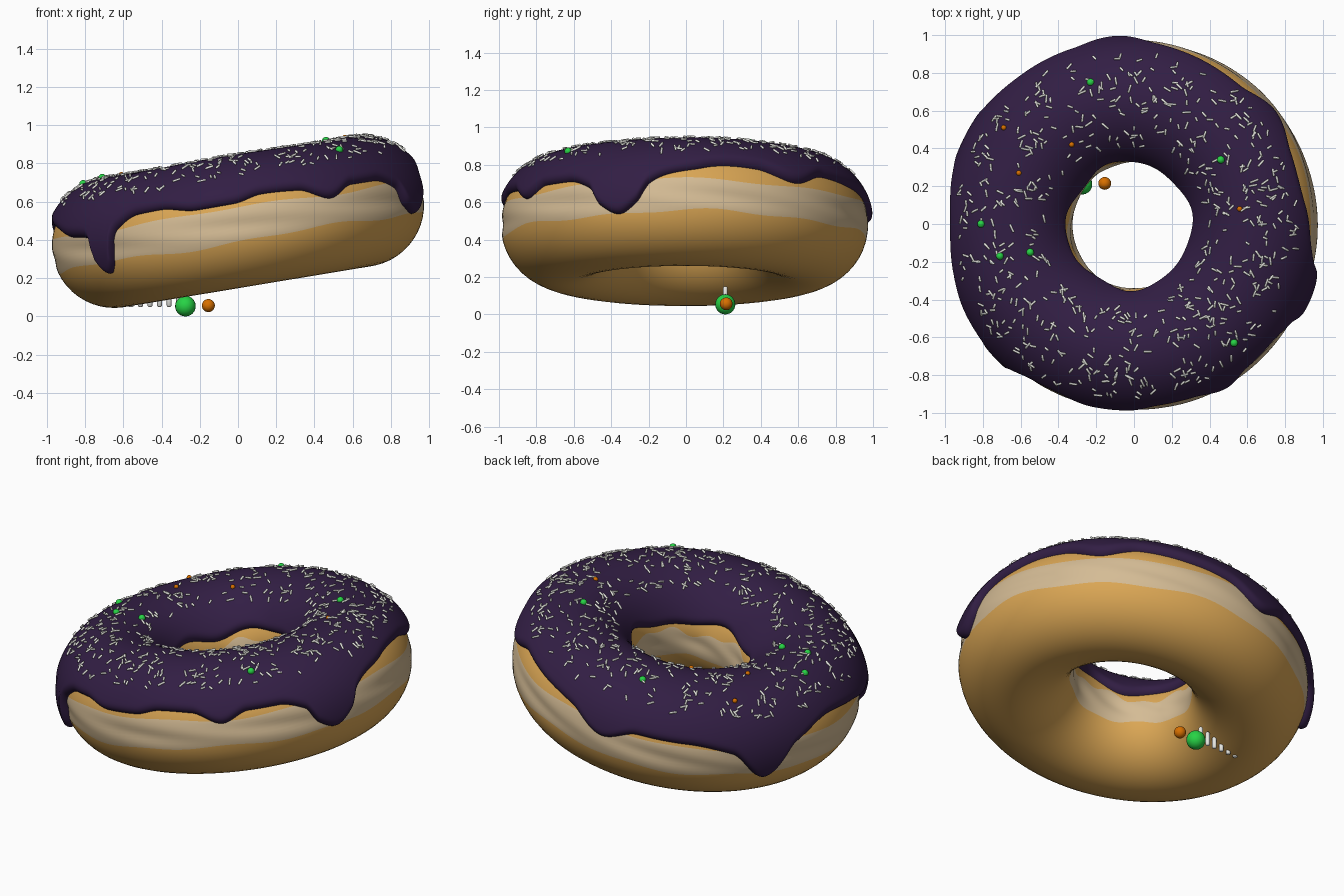
import bpy, bmesh, math, random
from mathutils import Matrix, Vector

if "Cube" in bpy.data.objects:
    bpy.data.objects.remove(bpy.data.objects["Cube"])

random.seed(4)
R, r, T = 0.657, 0.325, 0.037         # ring radius, tube radius, icing thickness
TILT = Matrix.Translation((0, -0.008, 0.477)) @ Matrix.Rotation(math.radians(-9.4), 4, 'Y')


def material(name, rgb):
    m = bpy.data.materials.new(name)
    m.diffuse_color = (*rgb, 1)
    m.use_nodes = True
    m.node_tree.nodes["Principled BSDF"].inputs["Base Color"].default_value = m.diffuse_color
    return m


DOUGH = material("golden dough", (0.71, 0.385, 0.09))
CREAM = material("pale dough band", (0.66, 0.50, 0.30))
ICING = material("purple icing", (0.032, 0.013, 0.058))
WHITE = material("off white sugar", (0.80, 0.80, 0.76))
GREEN = material("green sugar", (0.02, 0.65, 0.06))
ORANGE = material("orange sugar", (0.68, 0.16, 0.0))


def tube(phi, th, rad):
    """Point on the ring; th = 0 outward, 90 degrees up."""
    d = R + rad * math.cos(th)
    return Vector((d * math.cos(phi), d * math.sin(phi), rad * math.sin(th)))


def finish(bm, name, mats, matrix=None):
    if matrix:
        bm.transform(matrix)
    bmesh.ops.recalc_face_normals(bm, faces=bm.faces)
    me = bpy.data.meshes.new(name)
    bm.to_mesh(me)
    bm.free()
    for m in mats:
        me.materials.append(m)
    for p in me.polygons:
        p.use_smooth = True
    ob = bpy.data.objects.new(name, me)
    bpy.context.collection.objects.link(ob)
    return ob


def skin(bm, rows, closed, mat_of=lambda j: 0):
    """Join point rows (one per phi step) into a ring surface."""
    vs = [[bm.verts.new(p) for p in row] for row in rows]
    n, m = len(vs), len(vs[0])
    for i in range(n):
        a, b = vs[i], vs[(i + 1) % n]
        for j in range(m if closed else m - 1):
            k = (j + 1) % m
            bm.faces.new((a[j], b[j], b[k], a[k])).material_index = mat_of(j)


# Dough: ring whose face rows follow the wavy edge of the pale band
SEG = [10, 20, 10, 20]                # outer band, top, inner band, bottom
rows = []
for i in range(160):
    f = math.tau * i / 160
    w1 = 0.028 * math.sin(5 * f + 1) + 0.022 * math.sin(11 * f)
    w2 = 0.03 * math.sin(4 * f + 2) + 0.02 * math.sin(9 * f + 1)
    cut = [-0.26 + w1, 0.27 + w2, math.pi - 0.20 + w1 * 2, math.pi + 0.29 + w2]
    cut.append(cut[0] + math.tau)
    row = []
    for s, cnt in enumerate(SEG):
        for j in range(cnt):
            th = cut[s] + (cut[s + 1] - cut[s]) * j / cnt
            dent = 0.006 * math.exp(-(math.sin(th) / 0.16) ** 2) * (1 + math.sin(7 * f + 9 * th))
            row.append(tube(f, th, r - dent))
    rows.append(row)
bm = bmesh.new()
skin(bm, rows, True, lambda j: 1 if j < 10 or 30 <= j < 40 else 0)
finish(bm, "dough_ring", [DOUGH, CREAM], TILT)

# Icing: lower outer edge height by direction in degrees, drips included
EDGE = [(6, .155), (15, .17), (24, .16), (38, .10), (51, .16), (68, .145), (82, .12),
        (96, .03), (108, .10), (125, .10), (140, .06), (152, -.10), (163, .08), (180, .16),
        (195, .13), (207, .08), (217, .06), (219.5, .02), (220.5, -.08), (223.5, -.14),
        (226.5, -.09), (228, .02), (230, .08), (238, .14), (246, .144), (258, .112), (270, .114),
        (279, .14), (291, .127), (301, .06), (310, .113), (320, .112), (329, .06), (333, -.04),
        (339, -.09), (345, -.03), (349, .07), (355, .12), (366, .155)]


def slope(i):
    """Curve slope at a table point, flat at highs and lows."""
    if i in (0, len(EDGE) - 1):
        return 0.004
    (a, u), (b, v), (c, w) = EDGE[i - 1:i + 2]
    s, t = (v - u) / (b - a), (w - v) / (c - b)
    return 2 * s * t / (s + t) if s * t > 0 else 0


def edge(deg):
    deg = deg + 360 if deg < 6 else deg
    for i in range(len(EDGE) - 1):
        (a, u), (b, v) = EDGE[i], EDGE[i + 1]
        if a <= deg <= b:
            h, k = b - a, (deg - a) / (b - a)
            return ((2 * k**3 - 3 * k * k + 1) * u + (k**3 - 2 * k * k + k) * h * slope(i)
                    + (3 * k * k - 2 * k**3) * v + (k**3 - k * k) * h * slope(i + 1))


rows = []
M = 48
for i in range(540):
    f = math.tau * i / 540
    t0 = math.asin(edge(i / 1.5) / r)
    t1 = math.pi - 0.36 - 0.06 * math.sin(4 * f + 1) - 0.03 * math.sin(7 * f)
    row = []
    for j in range(M + 1):
        th = t0 + (t1 - t0) * (1 - math.cos(math.pi * j / M)) / 2
        s = min(min(th - t0, t1 - th) * r / 0.045, 1)
        lift = (T + 0.008) * math.sqrt(max(0, 1 - (1 - s) ** 2)) - 0.008
        lift += 0.005 * s * math.sin(3 * f) * math.sin(2 * th + f)
        row.append(tube(f, th, r + lift))
    rows.append(row)
bm = bmesh.new()
skin(bm, rows, False)
finish(bm, "icing", [ICING], TILT)


def rod(bm, matrix, length, rad, sides=6):
    """Sugar rod along z with rounded ends."""
    rings = []
    for z, q in ((-.5, .55), (-.42, 1), (.42, 1), (.5, .55)):
        rings.append([bm.verts.new(matrix @ Vector((q * rad * math.cos(math.tau * k / sides),
                      q * rad * math.sin(math.tau * k / sides), z * length))) for k in range(sides)])
    for a, b in zip(rings, rings[1:]):
        for k in range(sides):
            n = (k + 1) % sides
            bm.faces.new((a[k], a[n], b[n], b[k]))
    bm.faces.new(rings[0][::-1])
    bm.faces.new(rings[-1])


# White sugar rods lying on the icing
bm = bmesh.new()
count = 0
while count < 640:
    f = random.uniform(0, math.tau)
    th = math.radians(random.uniform(44, 130))
    if random.random() > (R + r * math.cos(th)) / (R + r):
        continue
    n = tube(f, th, 1) - tube(f, th, 0)
    side = Vector((-math.sin(f), math.cos(f), 0))
    a = random.uniform(0, math.pi)
    d = side * math.cos(a) + n.cross(side) * math.sin(a) + n * random.uniform(-.15, .15)
    lift = T + 0.005 * math.sin(3 * f) * math.sin(2 * th + f) + 0.004
    m = Matrix.Translation(tube(f, th, r + lift)) @ d.to_track_quat('Z', 'Y').to_matrix().to_4x4()
    rod(bm, m, random.uniform(0.024, 0.05), 0.006)
    count += 1
finish(bm, "sugar_rods", [WHITE], TILT)


def on_icing(x, y):
    """World point on the icing top seen at x, y from above."""
    z, y = r, y + 0.008
    for _ in range(12):
        lx = (x + 0.163 * z) / 0.987
        z = math.sqrt(max(0.002, (r + T) ** 2 - (math.hypot(lx, y) - R) ** 2))
    return TILT @ Vector((lx, y, z))


def balls(name, mat, points, rad):
    bm = bmesh.new()
    for p in points:
        bmesh.ops.create_uvsphere(bm, u_segments=20, v_segments=12, radius=rad,
                                  matrix=Matrix.Translation(p))
    finish(bm, name, [mat])


# Sugar balls on the icing
balls("green_balls", GREEN, [on_icing(*p) for p in (
    (-.23, .75), (.46, .34), (-.81, 0), (-.71, -.17), (-.55, -.15), (.53, -.63))], 0.02)
balls("orange_balls", ORANGE, [on_icing(*p) for p in (
    (-.69, .51), (-.33, .42), (-.61, .27), (.56, .08))], 0.014)

# Loose sugar under the ring: two balls and a row of upright rods
balls("loose_green_ball", GREEN, [Vector((-.275, .21, .054))], 0.054)
balls("loose_orange_ball", ORANGE, [Vector((-.155, .215, .057))], 0.034)
bm = bmesh.new()
for k in range(6):
    h = 0.03 + 0.014 * k
    rod(bm, Matrix.Translation((-.56 + .05 * k, .21, .05 + h / 2)), h, 0.013, 12)
finish(bm, "loose_rods", [WHITE])
